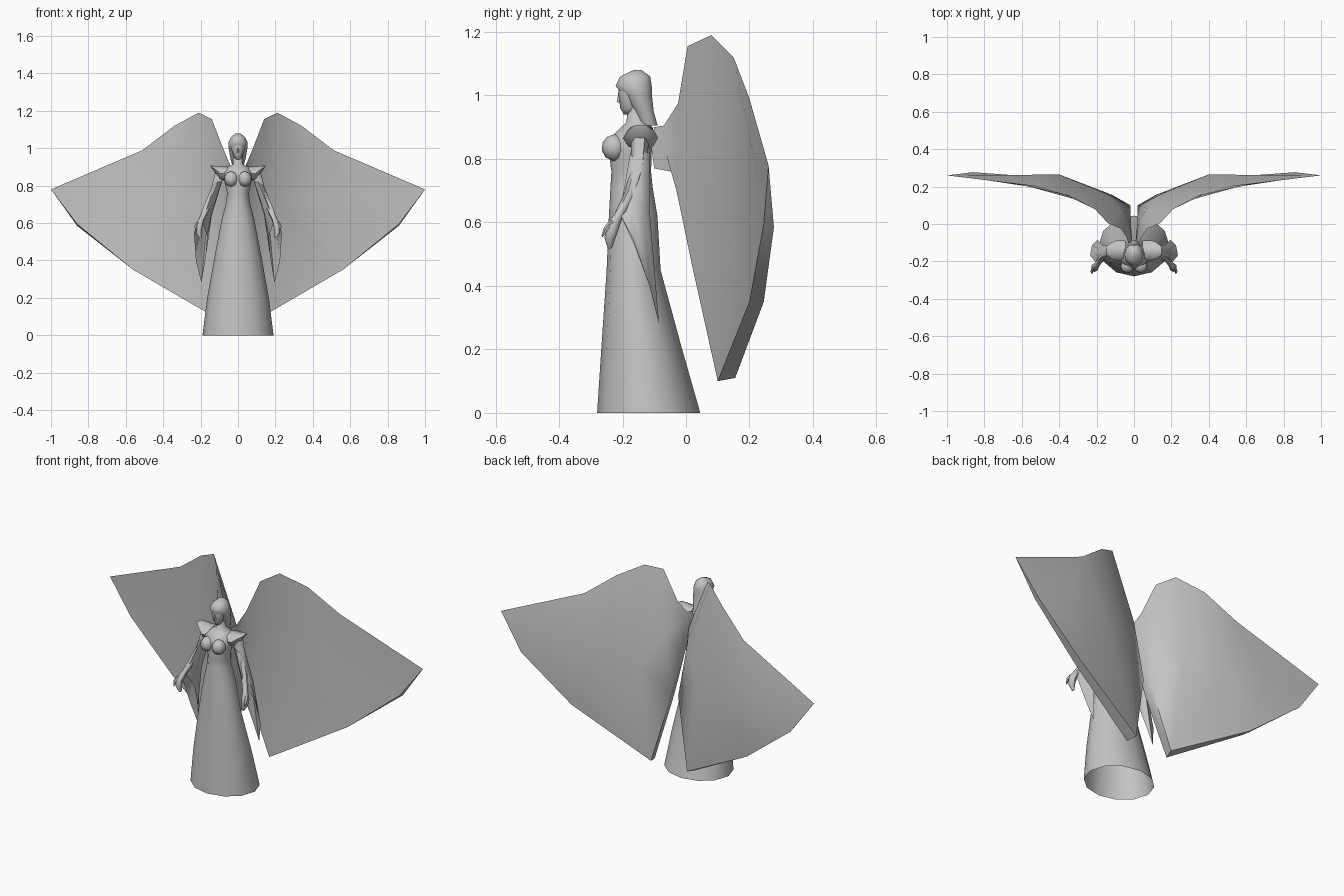
import bpy, bmesh, math
from mathutils import Vector

stone = bpy.data.materials.new("stone_grey")
stone.diffuse_color = (0.55, 0.55, 0.55, 1)


def loft(name, rings, cap_start=True, cap_end=True, mirror=False, angle=60):
    """Skin a list of equal-length point rings into one part."""
    bm = bmesh.new()
    rows = [[bm.verts.new(p) for p in r] for r in rings]
    n = len(rows[0])
    for a, b in zip(rows, rows[1:]):
        for i in range(n):
            j = (i + 1) % n
            bm.faces.new((a[i], a[j], b[j], b[i]))
    if cap_start:
        bm.faces.new(rows[0][::-1])
    if cap_end:
        bm.faces.new(rows[-1])
    bmesh.ops.remove_doubles(bm, verts=bm.verts, dist=0.0005)
    bmesh.ops.recalc_face_normals(bm, faces=bm.faces)
    mesh = bpy.data.meshes.new(name)
    bm.to_mesh(mesh)
    bm.free()
    mesh.materials.append(stone)
    ob = bpy.data.objects.new(name, mesh)
    bpy.context.collection.objects.link(ob)
    bpy.ops.object.select_all(action='DESELECT')
    ob.select_set(True)
    bpy.context.view_layer.objects.active = ob
    bpy.ops.object.shade_smooth_by_angle(angle=math.radians(angle))
    if mirror:
        ob.modifiers.new("mirror", 'MIRROR').use_clip = False
    return ob


def ring(c, a, b, n):
    """Ellipse of n points round c with half axes a and b."""
    c, a, b = Vector(c), Vector(a), Vector(b)
    return [c + a * math.cos(2 * math.pi * i / n) + b * math.sin(2 * math.pi * i / n)
            for i in range(n)]


def slices(rows, n):
    """Horizontal ellipses from (z, half width, front y, back y)."""
    return [ring((0, (f + k) / 2, z), (w, 0, 0), (0, (k - f) / 2, 0), n)
            for z, w, f, k in rows]


def tube(rows, n=6):
    """Round rings along a path of (x, y, z, radius)."""
    pts = [Vector(r[:3]) for r in rows]
    out = []
    for i, r in enumerate(rows):
        d = (pts[min(i + 1, len(pts) - 1)] - pts[max(i - 1, 0)]).normalized()
        a = d.cross(Vector((1, 0, 0))).normalized()
        out.append(ring(pts[i], a * r[3], d.cross(a) * r[3], n))
    return out


# Gown, torso and neck, open at the hem
loft("gown", slices([
    (0, .19, -.28, .045), (.2, .165, -.267, -.012), (.45, .12, -.25, -.08),
    (.62, .087, -.243, -.09), (.71, .063, -.238, -.105), (.76, .058, -.235, -.11),
    (.82, .072, -.243, -.108), (.87, .08, -.235, -.10), (.9, .055, -.205, -.105),
    (.915, .027, -.187, -.12), (.97, .024, -.185, -.125)], 12), cap_start=False)

# Bust
loft("bust", [ring((.036, -.226, .835 + .042 * math.sin(t)),
                   (.038 * math.cos(t), 0, 0), (0, .04 * math.cos(t), 0), 8)
              for t in (-1.5, -.8, -.2, .4, .95, 1.5)], mirror=True)

# Hair falling to the nape, and the face set under it
loft("hair", slices([
    (.905, .03, -.145, -.088), (.95, .042, -.165, -.1), (1.0, .05, -.198, -.105),
    (1.03, .052, -.225, -.105), (1.06, .038, -.21, -.11), (1.08, .012, -.165, -.14)], 10))
loft("face", slices([
    (.94, .012, -.196, -.15), (.96, .024, -.207, -.15),
    (1.0, .036, -.213, -.15), (1.035, .034, -.212, -.15)], 8))
loft("nose", [ring((0, -.209, .978), (.006, 0, 0), (0, .009, 0), 4),
              ring((0, -.209, 1.01), (.003, 0, 0), (0, .004, 0), 4)])

# Flared shoulder pads
loft("shoulder_pad", [ring((x, -.143, z), (0, ry, 0), (0, 0, rz), 8) for x, z, ry, rz in
                      ((.045, .865, .055, .036), (.095, .866, .055, .038),
                       (.12, .886, .045, .02), (.147, .904, .022, .003))], mirror=True)

# Arms, hands and thumbs
loft("arm", tube([
    (.1, -.145, .86, .028), (.125, -.15, .77, .024), (.165, -.175, .69, .019),
    (.195, -.213, .62, .014), (.21, -.232, .585, .021), (.21, -.24, .55, .017),
    (.2, -.24, .52, .007)]), mirror=True)
loft("thumb", tube([(.215, -.232, .6, .01), (.226, -.252, .58, .008),
                    (.224, -.264, .555, .003)], 5), mirror=True)

# Long open sleeves ending in a hanging point
loft("sleeve", [
    ring((.108, -.145, .82), (0, -.03, 0), (.026, 0, 0), 6),
    [(.165, -.2, .68), (.195, -.17, .66), (.19, -.13, .64),
     (.165, -.113, .62), (.14, -.13, .64), (.14, -.17, .66)],
    [(.2, -.21, .63), (.235, -.168, .55), (.225, -.115, .4),
     (.195, -.085, .28), (.175, -.115, .4), (.165, -.163, .53)]],
     cap_start=False, cap_end=False, mirror=True)

# Wings: each section runs leading edge, front middle, front hem, back hem, back middle
tip = (1, .26, .78)
loft("wing", [
    [(.03, -.10, .9), (.02, -.11, .84), (.015, -.10, .77), (.01, -.09, .77), (.01, -.09, .84)],
    [(.04, -.07, .905), (.03, -.07, .84), (.015, -.045, .76), (.015, -.02, .765), (.02, -.03, .84)],
    [(.07, -.025, .975), (.045, -.03, .85), (.025, -.03, .7), (.017, .03, .7), (.03, .02, .87)],
    [(.14, .005, 1.155), (.1, .02, .8), (.06, .02, .46), (.02, .1, .5), (.07, .085, .82)],
    [(.21, .08, 1.19), (.2, .1, .7), (.13, .10, .10), (.115, .155, .11), (.18, .175, .65)],
    [(.34, .15, 1.12), (.43, .185, .72), (.56, .2, .35), (.56, .245, .35), (.4, .265, .62)],
    [(.51, .2, .99), (.68, .225, .75), (.86, .245, .595), (.86, .277, .585), (.66, .262, .72)],
    [tip] * 5], cap_end=False, mirror=True)
